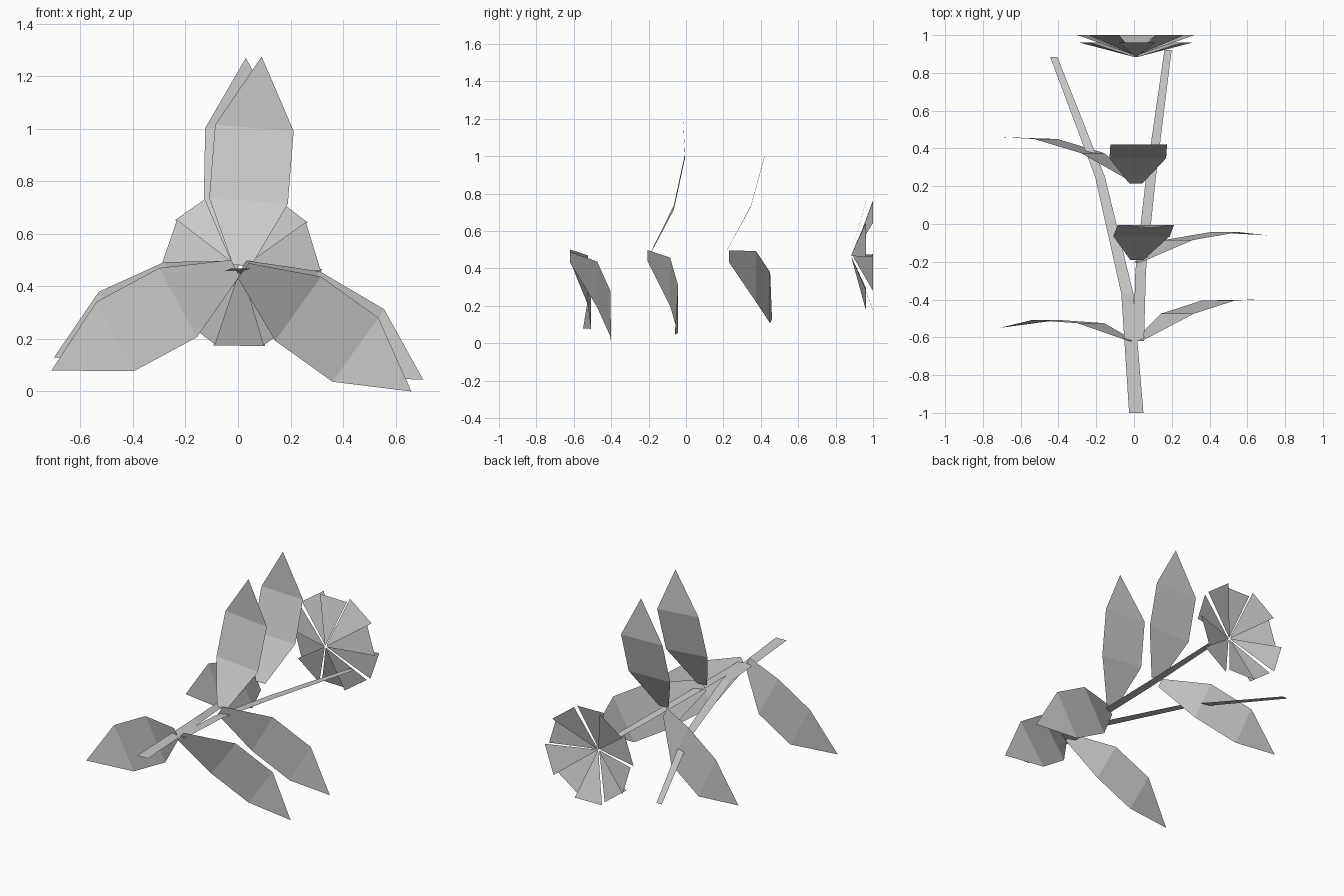
import bpy
import math
from mathutils import Vector

if "Cube" in bpy.data.objects:
    bpy.data.objects.remove(bpy.data.objects["Cube"])


def make_mesh(name, verts, faces):
    me = bpy.data.meshes.new(name)
    me.from_pydata([tuple(v) for v in verts], [], faces)
    me.update()
    ob = bpy.data.objects.new(name, me)
    bpy.context.collection.objects.link(ob)
    return ob


# Flat ribbon stem: path points are (x, y, z, half width)
def stem(name, path):
    verts = []
    for x, y, z, w in path:
        verts += [(x - w, y, z), (x + w, y, z)]
    faces = [(2 * i, 2 * i + 1, 2 * i + 3, 2 * i + 2) for i in range(len(path) - 1)]
    make_mesh(name, verts, faces)


# Leaf: narrow base, two wide rows, pointed tip
def leaf(name, base, mid1, mid2, tip, half=0.15, base_half=0.035):
    base, mid1, mid2, tip = map(Vector, (base, mid1, mid2, tip))
    d = mid2 - mid1
    side = Vector((d.z, 0, -d.x)).normalized()
    verts = []
    for p, w in ((base, base_half), (mid1, half), (mid2, half)):
        verts += [p - side * w, p + side * w]
    make_mesh(name, verts + [tip], [(0, 1, 3, 2), (2, 3, 5, 4), (4, 5, 6)])


# Ring of flat wedge petals opening towards +y
def petals(name, apex_y, rim_y, start, radius, count=5, half_angle=18.5):
    cx, cz = 0.01, 0.468
    verts, faces = [], []
    for k in range(count):
        a = start + 360 / count * k
        n = len(verts)
        for r, y, h in ((0.012, apex_y, -half_angle), (0.012, apex_y, half_angle),
                        (radius, rim_y, half_angle), (radius, rim_y, -half_angle)):
            t = math.radians(a + h)
            verts.append((cx + r * math.cos(t), y, cz + r * math.sin(t)))
        faces.append((n, n + 1, n + 2, n + 3))
    make_mesh(name, verts, faces)


# Stems
stem("main_stem", [(0.012, -1.0, 0.468, 0.038), (-0.035, -0.37, 0.453, 0.032),
                   (-0.18, 0.25, 0.36, 0.026), (-0.425, 0.885, 0.23, 0.019)])
stem("side_stem", [(0.025, -0.62, 0.458, 0.028), (0.035, -0.25, 0.45, 0.028),
                   (0.09, 0.25, 0.41, 0.026), (0.18, 0.92, 0.352, 0.019)])

# Leaves, from the cut end towards the flower
leaf("lower_left_leaf", (-0.01, -0.62, 0.47), (-0.229, -0.525, 0.338),
     (-0.468, -0.508, 0.209), (-0.71, -0.55, 0.08))
leaf("lower_right_leaf", (0.02, -0.62, 0.46), (0.229, -0.475, 0.315),
     (0.447, -0.405, 0.159), (0.66, -0.40, 0.0))
leaf("middle_right_leaf", (0.015, -0.205, 0.468), (0.235, -0.085, 0.328),
     (0.48, -0.043, 0.184), (0.705, -0.06, 0.045))
leaf("middle_top_leaf", (0.015, -0.19, 0.48), (0.04, -0.065, 0.725),
     (0.0625, -0.005, 1.003), (0.09, -0.02, 1.275))
leaf("upper_top_leaf", (0.01, 0.215, 0.49), (0.02, 0.348, 0.735),
     (0.025, 0.42, 1.0), (0.03, 0.42, 1.27))
leaf("upper_left_leaf", (-0.01, 0.23, 0.465), (-0.218, 0.375, 0.356),
     (-0.468, 0.45, 0.243), (-0.70, 0.46, 0.13))

# Flower: two alternating rings of petals
petals("front_petals", 0.885, 0.962, 17, 0.305)
petals("back_petals", 0.895, 1.0, 53, 0.31)
